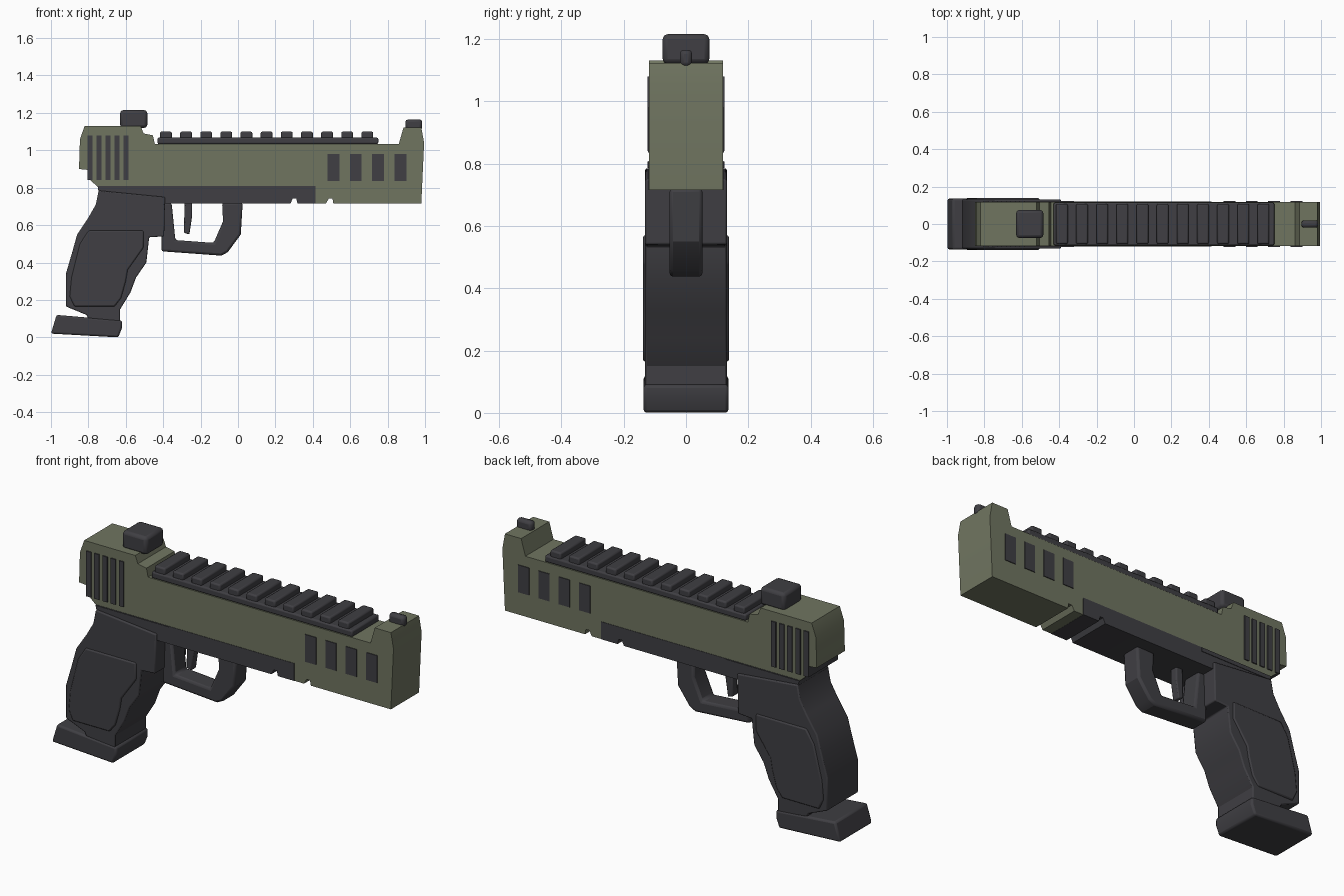
import bpy, bmesh, math


def material(name, rgb):
    m = bpy.data.materials.new(name)
    m.diffuse_color = (*rgb, 1)
    return m


GREEN = material("olive_green", (0.162, 0.178, 0.118))
DARK = material("dark_grey", (0.050, 0.049, 0.056))


def profile(name, pts, half, mat, bevel=0.0, segments=2):
    """Extrude an x-z outline symmetrically across y."""
    bm = bmesh.new()
    face = bm.faces.new([bm.verts.new((x, -half, z)) for x, z in pts])
    res = bmesh.ops.extrude_face_region(bm, geom=[face])
    moved = [v for v in res["geom"] if isinstance(v, bmesh.types.BMVert)]
    bmesh.ops.translate(bm, verts=moved, vec=(0, 2 * half, 0))
    bmesh.ops.recalc_face_normals(bm, faces=bm.faces)
    mesh = bpy.data.meshes.new(name)
    bm.to_mesh(mesh)
    bm.free()
    ob = bpy.data.objects.new(name, mesh)
    bpy.context.collection.objects.link(ob)
    mesh.materials.append(mat)
    bpy.ops.object.select_all(action='DESELECT')
    ob.select_set(True)
    bpy.context.view_layer.objects.active = ob
    bpy.ops.object.shade_smooth_by_angle(angle=math.radians(30))
    if bevel:
        b = ob.modifiers.new("bevel", 'BEVEL')
        b.width, b.segments, b.limit_method = bevel, segments, 'ANGLE'
        b.angle_limit = math.radians(35)
    return ob


def block(name, x0, x1, z0, z1, half, mat, bevel=0.0):
    return profile(name, [(x0, z0), (x1, z0), (x1, z1), (x0, z1)], half, mat, bevel)


# Slide with raised rear, raised muzzle and a small underside notch
profile("slide", [
    (-0.75, 0.805), (-0.79, 0.84), (-0.80, 0.895), (-0.85, 0.90), (-0.845, 1.06),
    (-0.82, 1.13), (-0.52, 1.13), (-0.505, 1.09), (-0.455, 1.08), (-0.445, 1.035),
    (0.86, 1.035), (0.885, 1.122), (0.98, 1.122), (0.995, 1.04), (0.98, 0.715),
    (0.51, 0.715), (0.505, 0.742), (0.485, 0.742), (0.47, 0.715), (0.415, 0.715),
    (0.415, 0.805)], 0.118, GREEN)

# Frame under the slide
profile("frame", [
    (-0.75, 0.808), (-0.74, 0.74), (-0.38, 0.715), (0.28, 0.715), (0.293, 0.742),
    (0.312, 0.742), (0.318, 0.715), (0.414, 0.715), (0.414, 0.808)], 0.120, DARK)
profile("frame_side_rail", [(-0.745, 0.785), (-0.32, 0.785), (-0.32, 0.806),
                            (-0.75, 0.806)], 0.123, DARK)

# Grip body
profile("grip", [
    (-0.745, 0.785), (-0.39, 0.75), (-0.395, 0.54), (-0.475, 0.535), (-0.49, 0.40),
    (-0.545, 0.32), (-0.575, 0.24), (-0.63, 0.15), (-0.63, 0.08), (-0.80, 0.10),
    (-0.81, 0.12), (-0.92, 0.165), (-0.92, 0.34), (-0.885, 0.46), (-0.86, 0.55),
    (-0.80, 0.64), (-0.76, 0.71)], 0.131, DARK, 0.006)

# Raised panels on both sides of the grip
profile("grip_panels", [
    (-0.80, 0.57), (-0.505, 0.57), (-0.505, 0.48), (-0.59, 0.36), (-0.60, 0.30),
    (-0.625, 0.21), (-0.66, 0.165), (-0.875, 0.165), (-0.90, 0.22), (-0.89, 0.32),
    (-0.845, 0.50)], 0.138, DARK, 0.007)

# Magazine base
profile("magazine_base", [
    (-0.97, 0.12), (-0.62, 0.09), (-0.62, 0.05), (-0.64, 0.0), (-1.0, 0.02)],
    0.136, DARK, 0.01)

# Trigger guard, open at the top where it meets the frame
profile("trigger_guard", [
    (-0.41, 0.72), (-0.41, 0.46), (-0.09, 0.437), (-0.055, 0.455), (0.015, 0.55),
    (0.025, 0.72), (-0.085, 0.72), (-0.08, 0.62), (-0.13, 0.505), (-0.335, 0.52),
    (-0.355, 0.72)], 0.053, DARK, 0.012)

# Trigger
profile("trigger", [
    (-0.285, 0.72), (-0.245, 0.72), (-0.245, 0.65), (-0.26, 0.55), (-0.29, 0.56),
    (-0.288, 0.62)], 0.022, DARK, 0.006)

# Top rail with eleven teeth
block("rail_base", -0.43, 0.75, 1.033, 1.068, 0.114, DARK, 0.008)
for i in range(11):
    x = -0.417 + i * 0.1077
    block(f"rail_tooth_{i + 1}", x, x + 0.063, 1.06, 1.1, 0.107, DARK, 0.008)

# Sights
block("rear_sight", -0.63, -0.485, 1.12, 1.215, 0.075, DARK, 0.016)
block("front_sight", 0.895, 0.985, 1.11, 1.165, 0.02, DARK, 0.014)

# Rear grooves and front vents, showing on both sides
for i in range(5):
    x = -0.805 + i * 0.048
    block(f"rear_groove_{i + 1}", x, x + 0.028, 0.84, 1.08, 0.124, DARK)
for i in range(4):
    x = 0.478 + i * 0.1195
    block(f"front_vent_{i + 1}", x, x + 0.064, 0.835, 0.98, 0.122, DARK)
